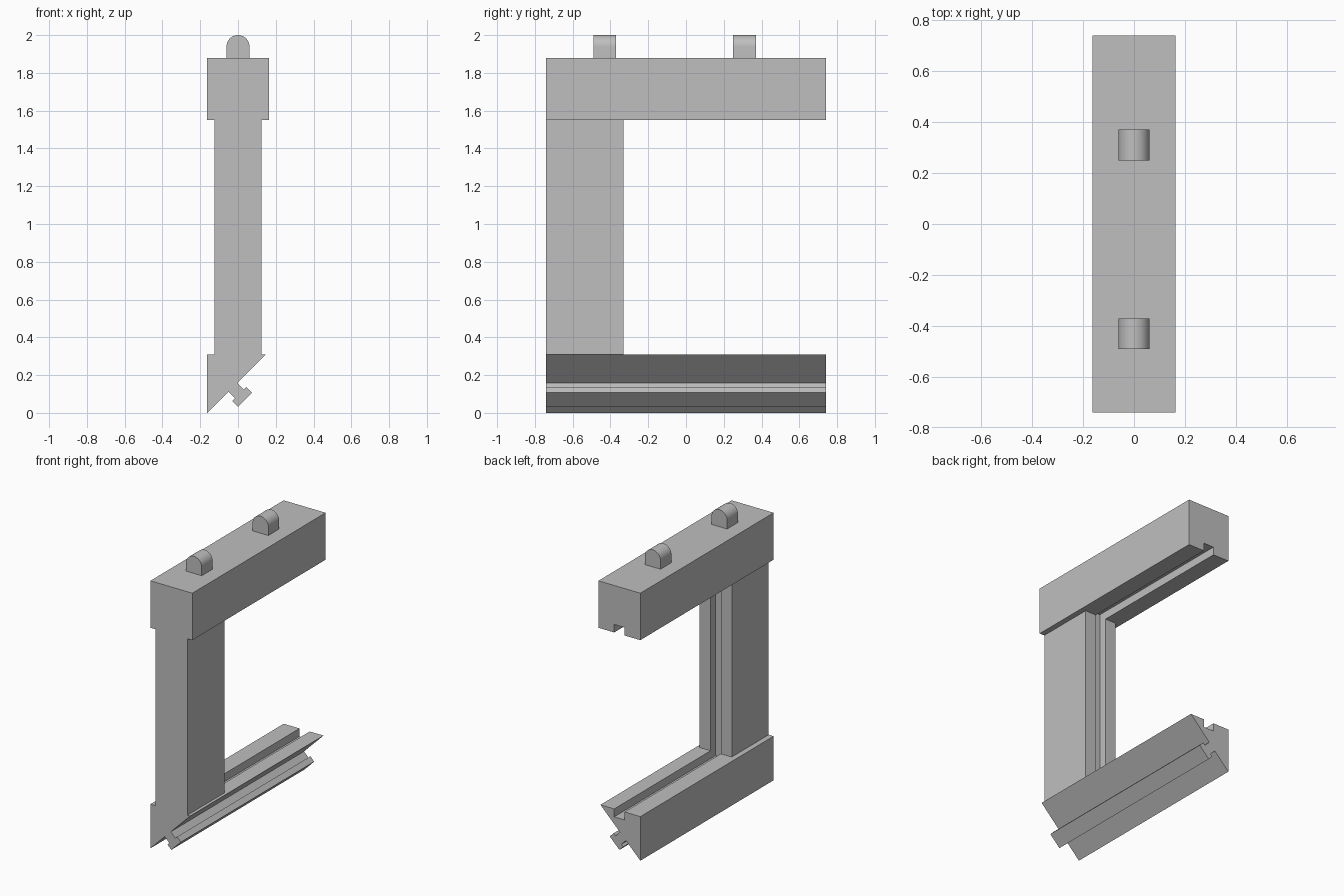
import bpy
import bmesh
import math
from mathutils import Vector

old = bpy.data.objects.get("Cube")
if old:
    bpy.data.objects.remove(old, do_unlink=True)

grey = bpy.data.materials.new("light_grey")
grey.use_nodes = True
COLOUR = (0.52, 0.52, 0.52, 1)
grey.diffuse_color = COLOUR
grey.node_tree.nodes["Principled BSDF"].inputs["Base Color"].default_value = COLOUR

HALF_LENGTH = 0.74
HALF_BEAM = 0.163
BASE_TOP, TOP_BOTTOM, TOP_TOP = 0.31, 1.55, 1.88
POST_BACK = -0.33
SLOT_DEPTH = 0.056


def extrude_y(name, profile, y0, y1):
    """Extrude an (x, z) outline from y0 to y1."""
    bm = bmesh.new()
    face = bm.faces.new([bm.verts.new((x, y0, z)) for x, z in profile])
    ext = bmesh.ops.extrude_face_region(bm, geom=[face])
    verts = [g for g in ext["geom"] if isinstance(g, bmesh.types.BMVert)]
    bmesh.ops.translate(bm, verts=verts, vec=(0, y1 - y0, 0))
    bmesh.ops.recalc_face_normals(bm, faces=bm.faces)
    mesh = bpy.data.meshes.new(name)
    bm.to_mesh(mesh)
    bm.free()
    mesh.materials.append(grey)
    obj = bpy.data.objects.new(name, mesh)
    bpy.context.collection.objects.link(obj)
    return obj


def rect(half, z0, z1):
    return [(-half, z0), (half, z0), (half, z1), (-half, z1)]


# Base beam: mitred underside carrying a T-shaped rail, mirrored about its axis
along = Vector((1, 1)).normalized()
outward = Vector((1, -1)).normalized()
rail_root = Vector((-0.028, 0.135))
half_rail = [(0.033, 0), (0.033, 0.05), (0.053, 0.05), (0.053, 0.092)]
rail = half_rail + [(-u, v) for u, v in reversed(half_rail)]
rail_points = [tuple(rail_root + along * u + outward * v) for u, v in rail]
base_profile = [(-HALF_BEAM, 0), (-HALF_BEAM, BASE_TOP),
                (BASE_TOP - HALF_BEAM, BASE_TOP)] + rail_points
base = extrude_y("base_beam", base_profile, -HALF_LENGTH, HALF_LENGTH)

# Upright and top beam
post = extrude_y("front_post", rect(0.125, BASE_TOP, TOP_BOTTOM),
                 -HALF_LENGTH, POST_BACK)
top = extrude_y("top_beam", rect(HALF_BEAM, TOP_BOTTOM, TOP_TOP),
                -HALF_LENGTH, HALF_LENGTH)

# Panel groove running round the inside of the frame
cutter = extrude_y("groove_cutter",
                   rect(0.04, BASE_TOP - SLOT_DEPTH, TOP_BOTTOM + SLOT_DEPTH),
                   POST_BACK - SLOT_DEPTH, HALF_LENGTH + 0.1)
cutter.hide_render = True
for part in (base, post, top):
    mod = part.modifiers.new("groove", 'BOOLEAN')
    mod.operation = 'DIFFERENCE'
    mod.solver = 'EXACT'
    mod.object = cutter
    bpy.context.view_layer.objects.active = part
    bpy.ops.object.modifier_apply(modifier=mod.name)
bpy.data.objects.remove(cutter, do_unlink=True)

# Round-topped locating pegs
RADIUS = 0.061
arc = [(RADIUS * math.cos(math.pi * i / 24),
        2 - RADIUS + RADIUS * math.sin(math.pi * i / 24)) for i in range(25)]
peg_profile = [(-RADIUS, TOP_TOP), (RADIUS, TOP_TOP)] + arc
for name, y in (("front_peg", -0.43), ("back_peg", 0.31)):
    peg = extrude_y(name, peg_profile, y - 0.06, y + 0.06)
    bpy.ops.object.select_all(action='DESELECT')
    peg.select_set(True)
    bpy.context.view_layer.objects.active = peg
    bpy.ops.object.shade_smooth_by_angle(angle=math.radians(30))
